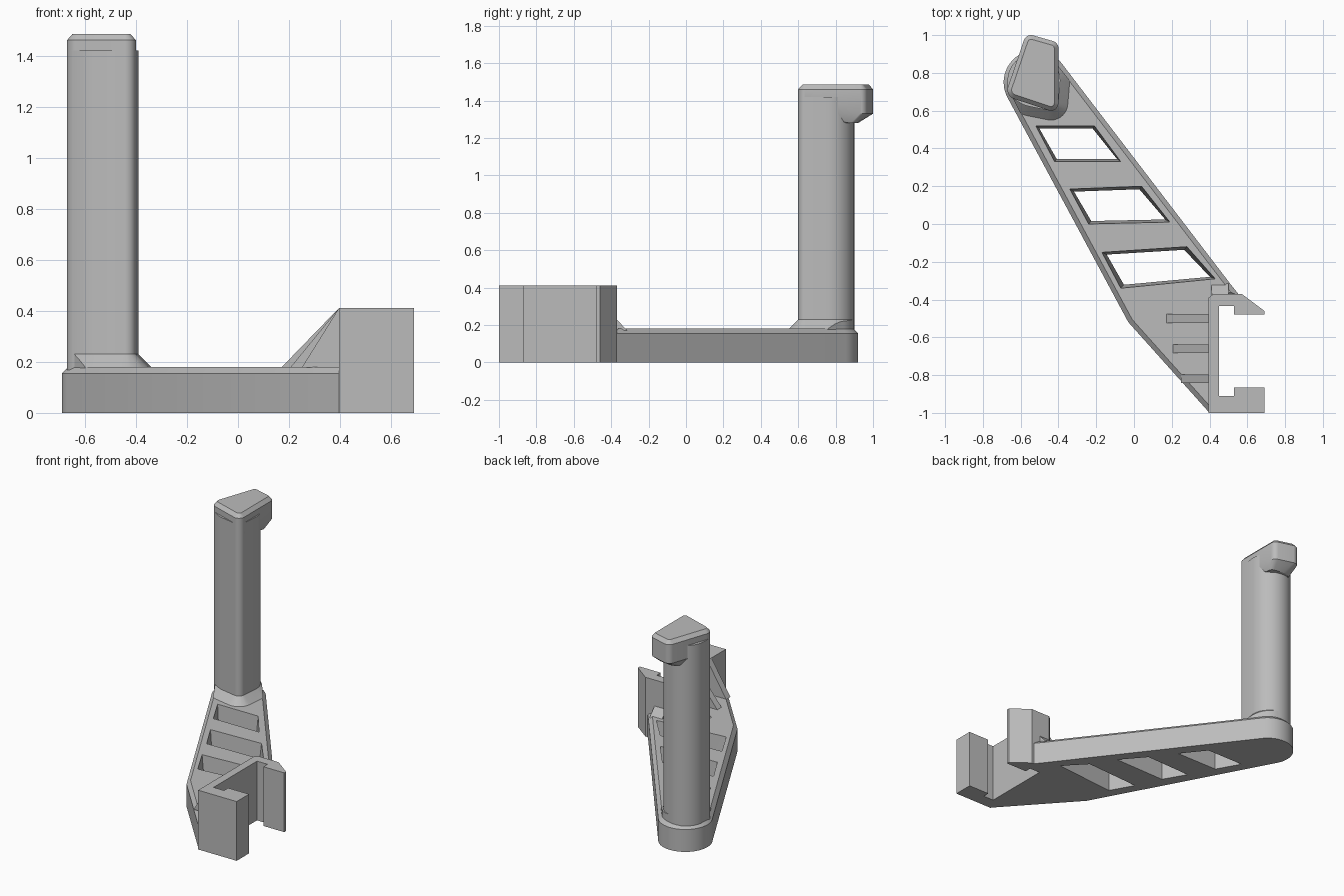
import bpy
import bmesh
from math import cos, sin, radians
from mathutils import Vector

cube = bpy.data.objects.get("Cube")
if cube:
    bpy.data.objects.remove(cube, do_unlink=True)

grey = bpy.data.materials.new("plain grey")
grey.use_nodes = True
grey.diffuse_color = (0.5, 0.5, 0.5, 1)
grey.node_tree.nodes["Principled BSDF"].inputs["Base Color"].default_value = (0.5, 0.5, 0.5, 1)


def finish(name, bm):
    """Turn a bmesh into a named, shaded object."""
    bmesh.ops.recalc_face_normals(bm, faces=bm.faces)
    mesh = bpy.data.meshes.new(name)
    bm.to_mesh(mesh)
    bm.free()
    mesh.materials.append(grey)
    obj = bpy.data.objects.new(name, mesh)
    bpy.context.collection.objects.link(obj)
    return obj


def smooth(obj):
    bpy.ops.object.select_all(action="DESELECT")
    obj.select_set(True)
    bpy.context.view_layer.objects.active = obj
    bpy.ops.object.shade_smooth_by_angle(angle=radians(25))


def hull(name, points):
    """Convex solid around a set of points."""
    bm = bmesh.new()
    for p in points:
        bm.verts.new(p)
    result = bmesh.ops.convex_hull(bm, input=bm.verts)
    spare = {g for g in result["geom_interior"] if isinstance(g, bmesh.types.BMVert)}
    bmesh.ops.delete(bm, geom=list(spare), context="VERTS")
    bmesh.ops.dissolve_limit(bm, angle_limit=radians(0.5), verts=bm.verts, edges=bm.edges)
    return finish(name, bm)


def prism(name, outline, height, chamfer=0):
    """Upright extrusion of an outline, with an optional top chamfer."""
    bm = bmesh.new()
    base = bm.faces.new([bm.verts.new((x, y, 0)) for x, y in outline])
    top = bmesh.ops.extrude_face_region(bm, geom=[base], use_keep_orig=True)["geom"]
    bmesh.ops.translate(bm, vec=(0, 0, height), verts=[g for g in top if isinstance(g, bmesh.types.BMVert)])
    if chamfer:
        rim = [g for g in top if isinstance(g, bmesh.types.BMEdge)]
        bmesh.ops.bevel(bm, geom=rim, offset=chamfer, segments=1, affect="EDGES")
    return finish(name, bm)


def arc(x, y, r, start=0, end=360, steps=32):
    angles = [radians(start + (end - start) * i / steps) for i in range(steps + 1)]
    return [(x + r * cos(a), y + r * sin(a)) for a in angles]


def layer(circles, z, grow=0):
    """Points of a rounded section at one height."""
    return [(px, py, z) for x, y, r in circles for px, py in arc(x, y, r + grow, end=348.75, steps=31)]


def boolean(obj, cutter, operation):
    mod = obj.modifiers.new(operation, "BOOLEAN")
    mod.operation = operation
    mod.solver = "EXACT"
    mod.object = cutter
    bpy.context.view_layer.objects.active = obj
    bpy.ops.object.modifier_apply(modifier=mod.name)
    bpy.data.objects.remove(cutter, do_unlink=True)


# Tapered flat arm with a rounded far end
def arm_outline(radius):
    return ([(0.40, -1.0), (0.44, -0.99), (0.44, -0.40), (0.56, -0.38), (0.52, -0.33)]
            + arc(-0.52, 0.75, radius, 37.5, 208) + [(-0.03, -0.52)])


arm = prism("arm", arm_outline(0.17), 0.18, 0.025)

# Slanted through windows in the arm
windows = [
    [(-0.52, 0.52), (-0.21, 0.52), (-0.07, 0.33), (-0.42, 0.33)],
    [(-0.34, 0.185), (0.04, 0.20), (0.19, 0.01), (-0.24, 0.0)],
    [(-0.17, -0.15), (0.28, -0.12), (0.43, -0.29), (-0.07, -0.34)],
]
for quad in windows:
    centre = sum((Vector(p) for p in quad), Vector((0, 0))) / 4
    points = []
    for p in quad:
        d = Vector(p) - centre
        low = centre + Vector((d.x * 0.91, d.y * 0.84))
        points += [(*p, 0.181), (*low, -0.001)]
    boolean(arm, hull("window_cutter", points), "DIFFERENCE")
smooth(arm)

# Upright post: rounded back, flat right side, soft front corners
front_corners = [(-0.44, 0.64, 0.04), (-0.62, 0.71, 0.05)]
post_section = front_corners + [(-0.53, 0.76, 0.14), (-0.44, 0.80, 0.04)]
smooth(hull("post", layer(post_section, 0.10) + layer(post_section, 1.42)))

# Flared foot of the post, kept within the arm's top
foot = hull("post_foot", layer(post_section, 0.17, 0.06) + layer(post_section, 0.23))
boolean(foot, prism("foot_limit", arm_outline(0.147), 0.5), "INTERSECT")
smooth(foot)

# Hooked head with chamfered top and sloping underside
head_section = front_corners + [(-0.44, 0.93, 0.04), (-0.545, 0.96, 0.04)]
under_section = [(-0.52, 0.85, 0.07), (-0.45, 0.88, 0.03)]
smooth(hull("hook_head", layer(under_section, 1.28) + layer(head_section, 1.33)
            + layer(head_section, 1.46) + layer(head_section, 1.485, -0.022)))

# Open clip with a lipped slot
clip_outline = [
    (0.395, -1.0), (0.69, -1.0), (0.69, -0.865), (0.53, -0.865), (0.53, -0.91), (0.45, -0.91),
    (0.45, -0.435), (0.53, -0.435), (0.53, -0.48), (0.69, -0.48), (0.69, -0.46), (0.57, -0.37),
    (0.42, -0.37), (0.395, -0.39),
]
prism("clip", clip_outline, 0.41)

# Sloped fillet between clip and arm
hull("clip_fillet", [(x, y, z) for x in (0.41, 0.50)
                     for y, z in ((-0.39, 0.23), (-0.37, 0.23), (-0.315, 0.17), (-0.39, 0.17))])

# Triangular ribs bracing the clip
for i, start in enumerate((0.17, 0.205, 0.25)):
    y = -0.50 - 0.16 * i
    hull(f"rib_{i + 1}", [(x, y + side, z) for side in (-0.023, 0.023)
                          for x, z in ((start, 0.178), (0.41, 0.178), (0.41, 0.41), (0.395, 0.41))])
